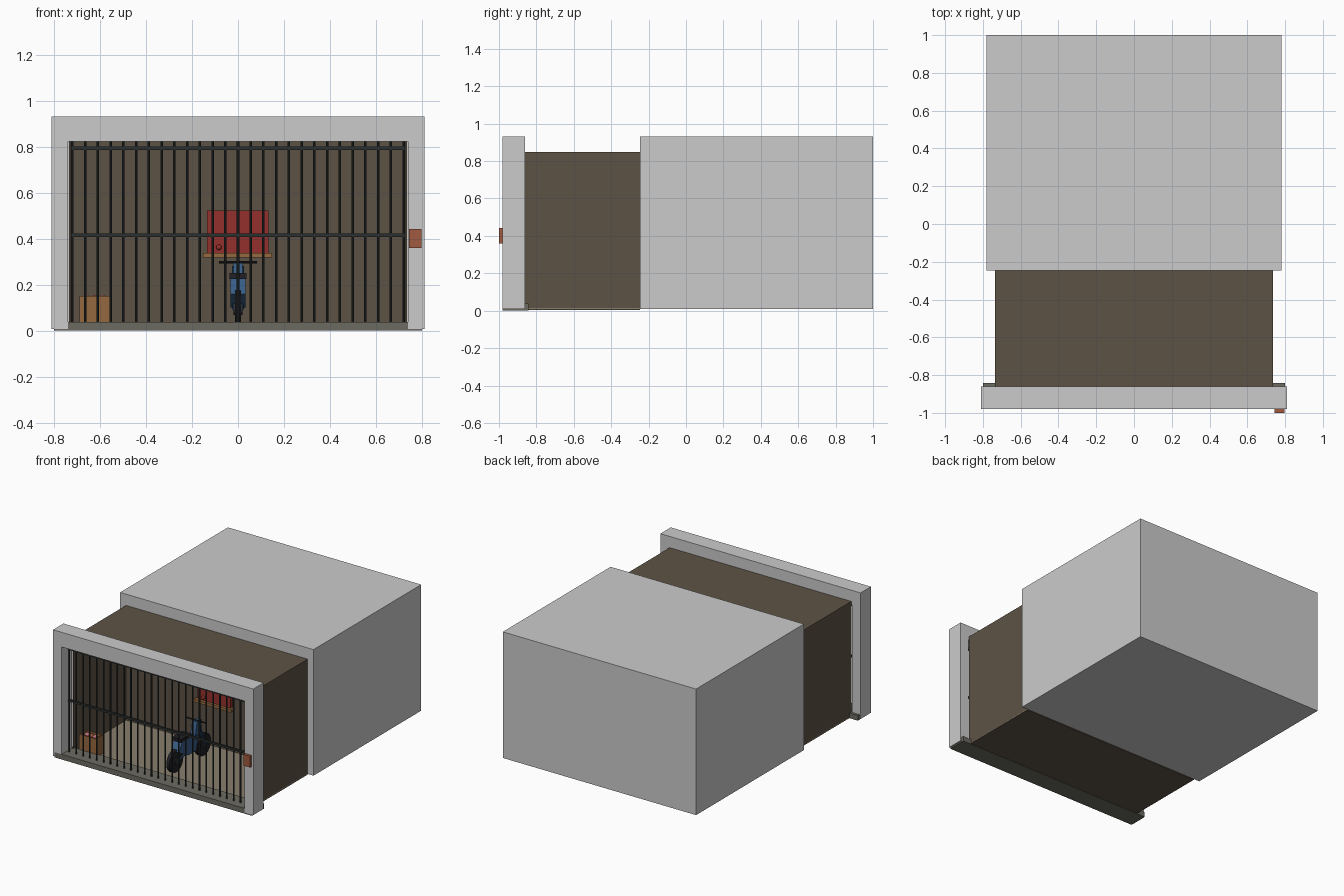
import bpy, bmesh
from math import pi
from mathutils import Vector

if "Cube" in bpy.data.objects:
    bpy.data.objects.remove(bpy.data.objects["Cube"])

mats = {}
COL = dict(wall=(.11, .085, .06), floor=(.25, .21, .15), sill=(.15, .145, .12), iron=(.025, .03, .03),
           orange=(.35, .1, .05), wood=(.3, .14, .05), red=(.3, .03, .025), blue=(.04, .11, .24),
           black=(.015, .015, .02), pink=(.5, .15, .2))


def finish(ob, col):
    if col:
        if col not in mats:
            mats[col] = bpy.data.materials.new(col)
            mats[col].diffuse_color = (*COL[col], 1)
        ob.data.materials.append(mats[col])
    return ob


def from_bm(name, bm, col):
    me = bpy.data.meshes.new(name)
    bmesh.ops.recalc_face_normals(bm, faces=bm.faces)
    bm.to_mesh(me)
    bm.free()
    ob = bpy.data.objects.new(name, me)
    bpy.context.collection.objects.link(ob)
    return finish(ob, col)


def box(name, x, y, z, col=None):
    bm = bmesh.new()
    bmesh.ops.create_cube(bm, size=1)
    for v in bm.verts:
        v.co = [(r[0] + r[1]) / 2 + c * (r[1] - r[0]) for c, r in zip(v.co, (x, y, z))]
    return from_bm(name, bm, col)


def extrude(name, pts, lo, hi, axis, col=None):
    """Extrude a profile along y (points are x,z) or along x (points are y,z)."""
    bm = bmesh.new()
    f = bm.faces.new([bm.verts.new((p[0], lo, p[1]) if axis == 'y' else (lo, p[0], p[1])) for p in pts])
    r = bmesh.ops.extrude_face_region(bm, geom=[f])
    d = Vector((0, hi - lo, 0)) if axis == 'y' else Vector((hi - lo, 0, 0))
    bmesh.ops.translate(bm, vec=d, verts=[g for g in r['geom'] if isinstance(g, bmesh.types.BMVert)])
    return from_bm(name, bm, col)


def rod(name, a, b, r, col, sides=8):
    a, b = Vector(a), Vector(b)
    bpy.ops.mesh.primitive_cylinder_add(vertices=sides, radius=r, depth=(b - a).length, location=(a + b) / 2)
    ob = bpy.context.object
    ob.rotation_euler = (b - a).to_track_quat('Z', 'Y').to_euler()
    ob.name = name
    bpy.ops.object.shade_smooth_by_angle()
    return finish(ob, col)


def ball(name, loc, r, col):
    bpy.ops.mesh.primitive_uv_sphere_add(segments=12, ring_count=8, radius=r, location=loc)
    bpy.context.object.name = name
    bpy.ops.object.shade_smooth_by_angle()
    return finish(bpy.context.object, col)


# building shell: rear block, front frame, sill
box("rear_block", (-.782, .782), (-.245, 1), (.008, .93))
extrude("front_frame", [(-.81, .008), (-.81, .93), (.81, .93), (.81, .008),
                        (.74, .008), (.74, .823), (-.74, .823), (-.74, .008)], -.98, -.86, 'y')
box("sill", (-.8, .8), (-.98, -.842), (0, .038), "sill")

# room
X, F, B = .735, -.862, -.245
box("room_floor", (-X, X), (F, B), (.008, .014), "floor")
box("room_underside", (-X, X), (F, B), (.003, .008), "wall")
box("room_ceiling", (-X, X), (F, B), (.84, .848), "wall")
box("room_back_wall", (-X, X), (B - .008, B), (.008, .848), "wall")
for s, n in ((-1, "left"), (1, "right")):
    box("room_wall_" + n, sorted((s * X, s * (X - .008))), (F, B), (.008, .848), "wall")

# bars and rails
for i in range(27):
    x = -.72 + i * 1.44 / 26
    rod("bar", (x, -.92, .035), (x, -.92, .825), .0055, "iron")
for z in (.415, .793):
    box("rail", (-.725, .725), (-.927, -.913), (z - .007, z + .007), "iron")

# lock plate on the frame
box("lock_box", (.743, .797), (-1, -.98), (.36, .442), "orange")

# open crate with contents
x0, x1, y0, y1, t = -.69, -.555, -.85, -.765, .008
box("crate_base", (x0, x1), (y0, y1), (.014, .12), "wood")
for y in (y0, y1 - t):
    box("crate_side", (x0, x1), (y, y + t), (.12, .15), "wood")
for x in (x0, x1 - t):
    box("crate_end", (x, x + t), (y0, y1), (.12, .15), "wood")
for i, c in enumerate(("pink", "orange", "pink")):
    ball("crate_item", (-.655 + i * .033, -.808, .135), .02, c)

# wall cabinet and shelf
box("wall_panel", (-.135, .133), (-.275, -.253), (.338, .522), "red")
box("shelf", (-.152, .148), (-.295, -.253), (.318, .338), "wood")
ball("knob", (-.083, -.285, .362), .012, "red")

# small motorbike pointing to the back wall
for y, n in ((-.73, "rear"), (-.41, "front")):
    rod(n + "_wheel", (-.013, y, .094), (.013, y, .094), .08, "black", 20)
    rod(n + "_hub", (-.02, y, .094), (.02, y, .094), .025, "iron", 12)
extrude("bike_body", [(-.73, .16), (-.69, .225), (-.58, .225), (-.5, .2), (-.53, .1), (-.62, .1)],
        -.033, .033, 'x', "blue")
box("bike_seat", (-.036, .036), (-.71, -.59), (.225, .25), "black")
extrude("head_column", [(-.53, .17), (-.5, .295), (-.45, .295), (-.45, .17)], -.02, .02, 'x', "blue")
for s in (-1, 1):
    rod("fork", (s * .02, -.475, .28), (s * .02, -.41, .094), .006, "blue")
    rod("rear_arm", (s * .02, -.6, .12), (s * .02, -.73, .094), .006, "blue")
rod("handlebar", (-.083, -.485, .297), (.083, -.485, .297), .005, "black")

for m in bpy.data.materials:
    if m.users and not m.is_grease_pencil:
        m.use_nodes = True
        m.node_tree.nodes["Principled BSDF"].inputs["Base Color"].default_value = m.diffuse_color
